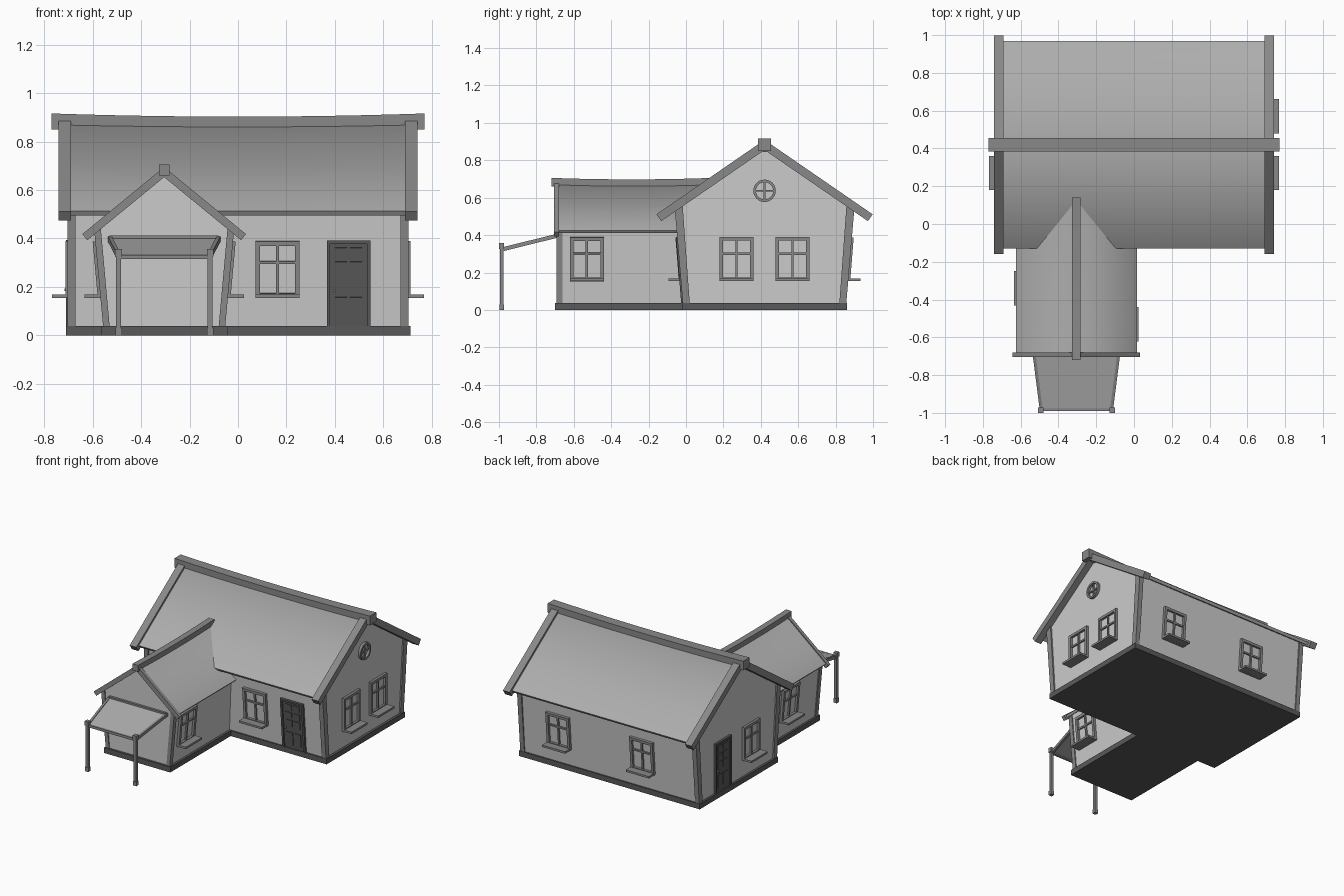
import bpy, bmesh, math
from mathutils import Matrix

if "Cube" in bpy.data.objects:
    bpy.data.objects.remove(bpy.data.objects["Cube"])

CY, CX = 0.42, -0.305          # ridge lines of main house (y) and wing (x)
MAIN_TILT, WING_TILT = math.atan(0.08), math.atan(0.09)


def grey(name, v):
    m = bpy.data.materials.new(name)
    m.diffuse_color = (v, v, v, 1)
    m.use_nodes = True
    m.node_tree.nodes["Principled BSDF"].inputs["Base Color"].default_value = m.diffuse_color
    return m


WALL, ROOF = grey("wall_grey", 0.62), grey("roof_grey", 0.42)
TRIM, DARK = grey("trim_grey", 0.25), grey("dark_grey", 0.1)


def finish(name, bm, col, mat=None, smooth=0):
    bmesh.ops.recalc_face_normals(bm, faces=bm.faces)
    me = bpy.data.meshes.new(name)
    bm.to_mesh(me)
    bm.free()
    me.materials.append(col)
    ob = bpy.data.objects.new(name, me)
    bpy.context.collection.objects.link(ob)
    if mat:
        ob.matrix_world = mat
    if smooth:
        bpy.ops.object.select_all(action='DESELECT')
        ob.select_set(True)
        bpy.context.view_layer.objects.active = ob
        bpy.ops.object.shade_smooth_by_angle(angle=math.radians(smooth))
    return ob


def loft(name, sections, col, closed=False, mat=None, smooth=0):
    """Skin a row of equal point rings; caps the ends unless closed."""
    bm = bmesh.new()
    rings = [[bm.verts.new(p) for p in s] for s in sections]
    n = len(rings[0])
    for i in range(len(rings) - (0 if closed else 1)):
        a, b = rings[i], rings[(i + 1) % len(rings)]
        for j in range(n):
            k = (j + 1) % n
            bm.faces.new((a[j], a[k], b[k], b[j]))
    if not closed:
        bm.faces.new(rings[0])
        bm.faces.new(rings[-1])
    return finish(name, bm, col, mat, smooth)


def boxes(name, items, col, mat=None):
    """One object from boxes given as (x0, x1, y0, y1, z0, z1)."""
    bm = bmesh.new()
    for x0, x1, y0, y1, z0, z1 in items:
        m = Matrix.Translation(((x0 + x1) / 2, (y0 + y1) / 2, (z0 + z1) / 2)) \
            @ Matrix.Diagonal((x1 - x0, y1 - y0, z1 - z0, 1))
        bmesh.ops.create_cube(bm, size=1, matrix=m)
    return finish(name, bm, col, mat)


def main_pt(t, u, z):          # profile across the main house, u from its ridge
    return (t, CY + u, z)


def wing_pt(t, u, z):          # profile across the wing
    return (CX + u, t, z)


def prism(name, pt, t0, t1, profile, col, sag=0.0, steps=1, smooth=0):
    """Sweep a (u, z) profile; the sag is strongest at the ridge, zero at the eaves."""
    reach = max(abs(u) for u, z in profile)
    secs = []
    for i in range(steps + 1):
        f = i / steps
        d = sag * (1 - (2 * f - 1) ** 2)
        secs.append([pt(t0 + (t1 - t0) * f, u,
                        z - d * (1 - abs(u) / reach if reach > 0.1 else 1))
                     for u, z in profile])
    return loft(name, secs, col, smooth=smooth)


def chevron(apex, slope, half, thick):
    """Gable profile whose eave ends are cut square to the slope."""
    h2 = half - thick * slope / (1 + slope * slope)
    e, low = apex - slope * half, apex - thick
    return [(-half, e), (0, apex), (half, e), (h2, low - slope * h2),
            (0, low), (-h2, low - slope * h2)]


def rect(h, z0, z1):
    return [(-h, z0), (h, z0), (h, z1), (-h, z1)]


# Plinth (L plan)
plan = [(-0.71, -0.02), (-0.565, -0.02), (-0.565, -0.70), (-0.043, -0.70),
        (-0.043, -0.02), (0.712, -0.02), (0.712, 0.86), (-0.71, 0.86)]
loft("plinth", [[(x, y, z) for x, y in plan] for z in (0, 0.038)], DARK)

# Walls, flaring outward to the eaves
prism("main_walls", main_pt, -0.695, 0.695,
      [(-0.43, 0.03), (0.43, 0.03), (0.47, 0.545), (0, 0.865), (-0.47, 0.545)], WALL)
prism("wing_walls", wing_pt, -0.685, 0.05,
      [(-0.245, 0.03), (0.245, 0.03), (0.281, 0.435), (0, 0.665), (-0.281, 0.435)], WALL)

# Corner posts following the flare
for s in (-1, 1):
    for e in (-1, 1):
        prism("main_corner_post", main_pt, e * 0.672, e * 0.705,
              [(s * 0.40, 0.035), (s * 0.437, 0.035), (s * 0.48, 0.54), (s * 0.438, 0.56)], TRIM)
    prism("wing_corner_post", wing_pt, -0.692, -0.66,
          [(s * 0.225, 0.035), (s * 0.252, 0.035), (s * 0.288, 0.425), (s * 0.262, 0.445)], TRIM)

# Main roof, bargeboards and ridge beam
prism("main_roof", main_pt, -0.70, 0.70, chevron(0.892, 0.69, 0.55, 0.025), ROOF, 0.008, 12, 80)
for s in (-1, 1):
    prism("main_bargeboard", main_pt, s * 0.69, s * 0.742,
          chevron(0.909, 0.688, 0.578, 0.054), TRIM)
prism("main_ridge_beam", main_pt, -0.77, 0.77, rect(0.035, 0.85, 0.916), TRIM, 0.013, 12, 30)

# Wing roof, bargeboard and ridge beam
prism("wing_roof", wing_pt, -0.69, 0.12, chevron(0.687, 0.82, 0.32, 0.022), ROOF, 0.008, 10, 82)
prism("wing_bargeboard", wing_pt, -0.705, -0.68, chevron(0.695, 0.82, 0.338, 0.042), TRIM)
prism("wing_ridge_beam", wing_pt, -0.72, 0.14, rect(0.022, 0.66, 0.706), TRIM, 0.008, 10, 30)


# Porch canopy: tapered sheet, rails and beam on two posts
def slab(name, xb, xf, lift, t, col):
    loft(name, [[(x0, y, z), (x1, y, z), (x1, y, z + t), (x0, y, z + t)]
                for (x0, x1), y, z in ((xb, -0.68, 0.388 + lift), (xf, -0.985, 0.312 + lift))], col)


slab("canopy_sheet", (-0.53, -0.08), (-0.49, -0.12), 0.009, 0.008, ROOF)
slab("canopy_rail_left", (-0.538, -0.522), (-0.499, -0.483), 0, 0.022, TRIM)
slab("canopy_rail_right", (-0.088, -0.072), (-0.127, -0.111), 0, 0.022, TRIM)
boxes("canopy_beam", [(-0.49, -0.12, -0.99, -0.975, 0.314, 0.332),
                      (-0.53, -0.08, -0.70, -0.685, 0.39, 0.412)], TRIM)
for x in (-0.493, -0.115):
    boxes("canopy_post", [(x - 0.01, x + 0.01, -0.995, -0.975, 0, 0.345),
                          (x - 0.014, x + 0.014, -1.0, -0.972, 0.325, 0.357),
                          (x - 0.013, x + 0.013, -0.998, -0.972, 0, 0.03)], TRIM)


# Local frame for openings: x along wall, -y outward, z up
def place(x, y, z, yaw, tilt=0.0):
    return (Matrix.Translation((x, y, z)) @ Matrix.Rotation(math.radians(yaw), 4, 'Z')
            @ Matrix.Rotation(tilt, 4, 'X'))


def window(x, y, yaw, tilt=0.0):
    w, h, b, d = 0.091, 0.235, 0.019, -0.018
    m = place(x, y, 0.155, yaw, tilt)
    boxes("window_frame", [(-w, -w + b, d, 0.01, 0, h), (w - b, w, d, 0.01, 0, h),
                           (-w + b, w - b, d, 0.01, h - b, h), (-w + b, w - b, d, 0.01, 0, b),
                           (-0.006, 0.006, -0.013, 0.01, b, h - b),
                           (-w + b, w - b, -0.012, 0.01, 0.14, 0.152)], TRIM, m)
    boxes("window_pane", [(-w + b, w - b, -0.002, 0.01, b, h - b)], WALL, m)
    boxes("window_sill", [(-w, w, -0.073, 0.01, 0, 0.014)], TRIM, place(x, y, 0.154, yaw))


def door(x, y, yaw, tilt=0.0):
    w, h = 0.09, 0.355
    parts = [(-w, -w + 0.014, -0.016, 0.01, 0, h), (w - 0.014, w, -0.016, 0.01, 0, h),
             (-w + 0.014, w - 0.014, -0.016, 0.01, h - 0.014, h),
             (-w + 0.014, w - 0.014, -0.006, 0.01, 0, h - 0.014)]
    for s in (-1, 1):
        px = s * 0.031
        for z0, z1 in ((0.03, 0.12), (0.16, 0.21), (0.222, 0.267), (0.28, 0.325)):
            parts.append((px - 0.025, px + 0.025, -0.011, 0.01, z0, z1))
    boxes("door", parts, DARK, place(x, y, 0.038, yaw, tilt))
    boxes("door_knob", [(-0.064, -0.054, -0.022, 0, 0.145, 0.155)], TRIM,
          place(x, y, 0.038, yaw, tilt))


ZW = 0.155 - 0.03              # window base height above wall foot
front_y, back_y = CY - 0.43 - 0.08 * ZW, CY + 0.43 + 0.08 * ZW
window(0.163, front_y, 0, MAIN_TILT)
for x in (0.39, -0.27):
    window(x, back_y, 180, MAIN_TILT)
for y in (0.27, 0.57):
    window(0.695, y, 90)
window(-0.695, 0.27, -90)
window(CX + 0.245 + 0.09 * ZW, -0.53, 90, WING_TILT)
window(CX - 0.245 - 0.09 * ZW, -0.34, -90, WING_TILT)
door(0.457, CY - 0.43, 0, MAIN_TILT)
door(-0.695, 0.59, -90)

# Round gable window
gable = place(0.695, CY, 0.637, 90)
ring = []
for i in range(24):
    c, s = math.cos(i * math.tau / 24), math.sin(i * math.tau / 24)
    ring.append([(r * c, y, r * s) for r, y in
                 ((0.046, 0.01), (0.06, 0.01), (0.06, -0.018), (0.046, -0.018))])
loft("round_window_frame", ring, TRIM, closed=True, mat=gable, smooth=30)
boxes("round_window_bars", [(-0.005, 0.005, -0.012, 0.01, -0.048, 0.048),
                            (-0.048, 0.048, -0.011, 0.01, -0.005, 0.005)], TRIM, gable)
